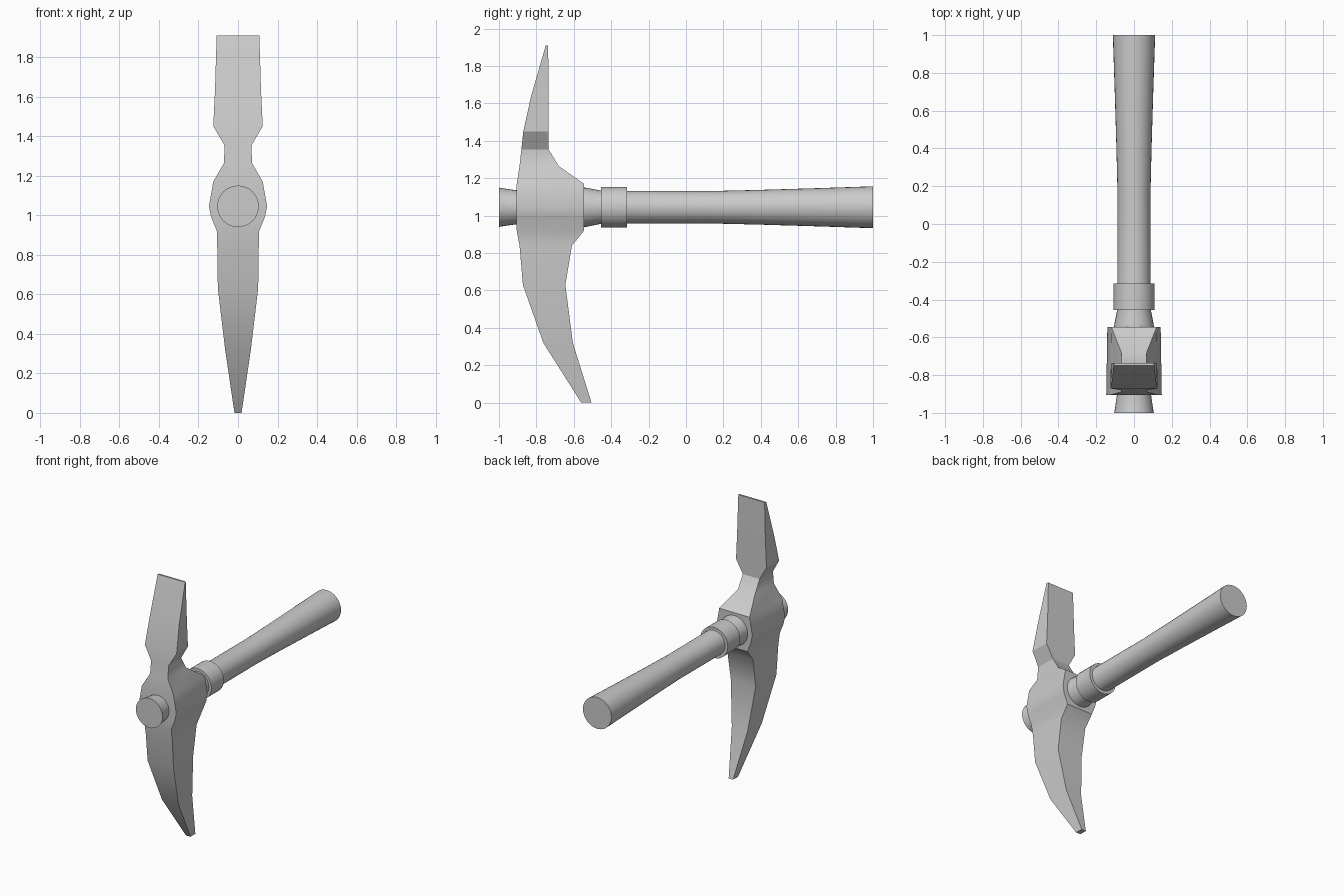
import bpy, bmesh, math

if "Cube" in bpy.data.objects:
    bpy.data.objects.remove(bpy.data.objects["Cube"])

AXIS_Z = 1.045


def finish(name, bm, angle):
    bmesh.ops.recalc_face_normals(bm, faces=bm.faces)
    mesh = bpy.data.meshes.new(name)
    bm.to_mesh(mesh)
    bm.free()
    ob = bpy.data.objects.new(name, mesh)
    bpy.context.collection.objects.link(ob)
    bpy.ops.object.select_all(action='DESELECT')
    ob.select_set(True)
    bpy.context.view_layer.objects.active = ob
    bpy.ops.object.shade_smooth_by_angle(angle=math.radians(angle))
    return ob


def skin(bm, rings):
    n = len(rings[0])
    for a, b in zip(rings, rings[1:]):
        for i in range(n):
            j = (i + 1) % n
            bm.faces.new((a[i], a[j], b[j], b[i]))


def lathe(name, profile, sides=32, closed=False):
    """Spin (y, radius) points about the handle axis."""
    bm = bmesh.new()
    rings = []
    for y, r in profile:
        rings.append([bm.verts.new((r * math.cos(2 * math.pi * i / sides), y,
                                    AXIS_Z + r * math.sin(2 * math.pi * i / sides)))
                      for i in range(sides)])
    if closed:
        rings.append(rings[0])
    skin(bm, rings)
    if not closed:
        bm.faces.new(rings[0])
        bm.faces.new(rings[-1])
    return finish(name, bm, 30)


# Head: rectangular sections (z, front y, back y, half width)
sections = [
    (0.00, -0.56, -0.505, 0.018), (0.32, -0.763, -0.605, 0.065),
    (0.63, -0.872, -0.645, 0.102), (0.84, -0.89, -0.61, 0.105),
    (0.92, -0.905, -0.545, 0.107), (0.99, -0.905, -0.545, 0.136),
    (1.045, -0.905, -0.545, 0.147), (1.17, -0.905, -0.545, 0.125),
    (1.265, -0.89, -0.68, 0.07), (1.355, -0.88, -0.735, 0.069),
    (1.45, -0.87, -0.735, 0.125), (1.64, -0.828, -0.735, 0.116),
    (1.91, -0.75, -0.737, 0.108),
]
bm = bmesh.new()
rings = [[bm.verts.new(p) for p in ((-w, f, z), (w, f, z), (w * 0.96, b, z), (-w * 0.96, b, z))]
         for z, f, b, w in sections]
skin(bm, rings)
bm.faces.new(rings[0])
bm.faces.new(rings[-1])
finish("pick_head", bm, 30)

# Handle: flared butt, straight shaft, flare on both sides of the head
lathe("handle", [(-1.0, 0.105), (-0.97, 0.1), (-0.9, 0.09), (-0.7, 0.09),
                 (-0.56, 0.106), (-0.53, 0.104), (-0.45, 0.088), (0.15, 0.087),
                 (0.4, 0.093), (0.7, 0.102), (1.0, 0.112)])

# Collar ring behind the head
lathe("collar_ring", [(-0.455, 0.085), (-0.455, 0.109), (-0.315, 0.109), (-0.315, 0.085)],
      closed=True)
